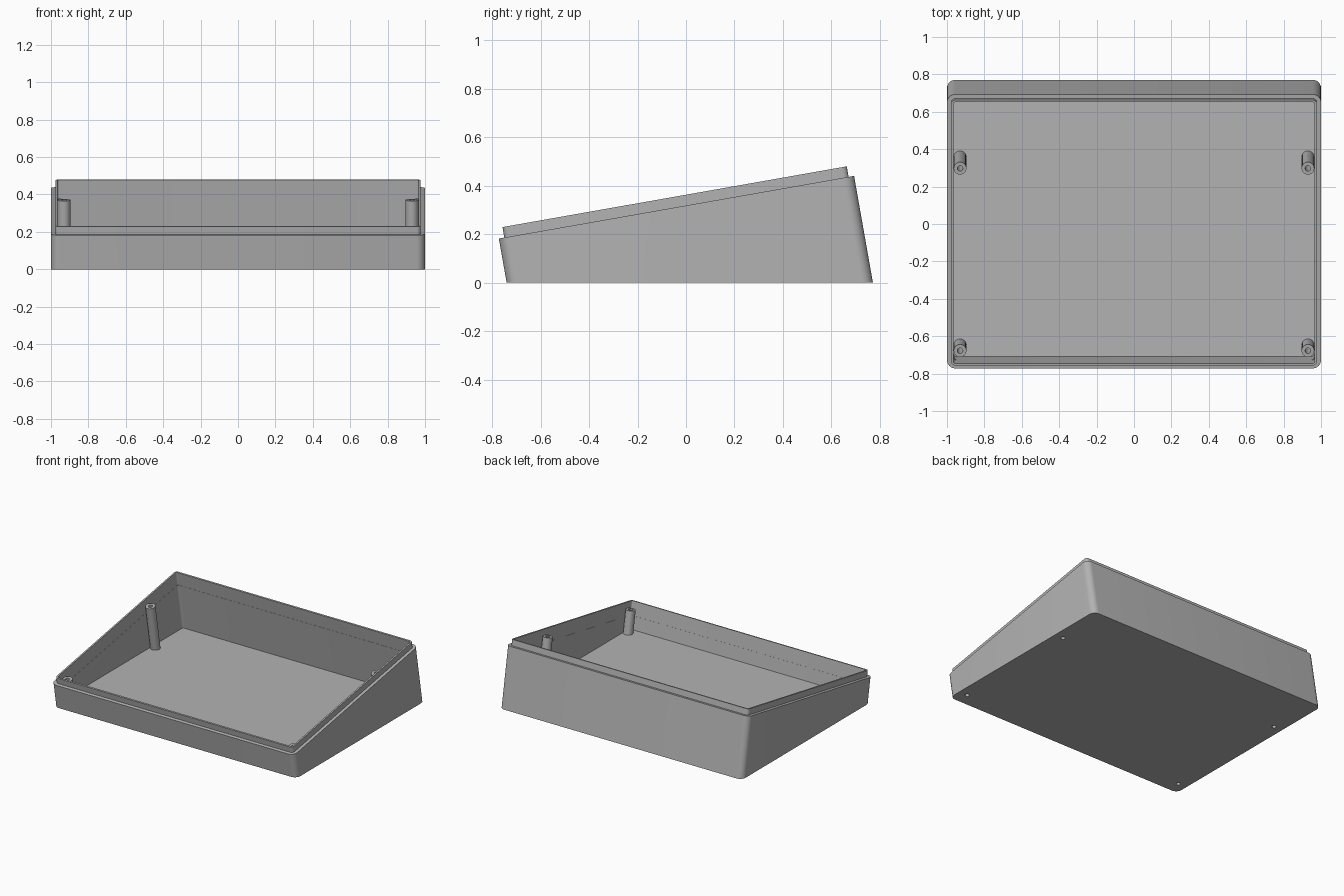
import bpy, bmesh
from math import sin, cos, pi, radians
from mathutils import Vector

if "Cube" in bpy.data.objects:
    bpy.data.objects.remove(bpy.data.objects["Cube"])

TILT = radians(10)
FRONT_Y, FRONT_Z = -0.772, 0.182    # front end of the sloping shoulder
LENGTH = 1.488                      # shoulder length along the slope
WALL, LIP_INSET, LIP_HEIGHT, FLOOR = 0.035, 0.023, 0.044, 0.035
POST_X, POST_R, HOLE_R = 0.93, 0.034, 0.015

grey = bpy.data.materials.new("plastic grey")
grey.use_nodes = True
grey.diffuse_color = (0.45, 0.45, 0.45, 1)
grey.node_tree.nodes["Principled BSDF"].inputs["Base Color"].default_value = (0.45, 0.45, 0.45, 1)


def place(x, u, n):
    """Point at x, distance u up the slope, height n square to the slope."""
    return Vector((x, FRONT_Y + u * cos(TILT) - n * sin(TILT),
                   FRONT_Z + u * sin(TILT) + n * cos(TILT)))


def height_at(u, z):
    """Height n at which the point u up the slope meets level z."""
    return (z - FRONT_Z - u * sin(TILT)) / cos(TILT)


def rounded_outline(inset, radius, steps=8):
    pts = []
    hx, hu = 1 - inset - radius, LENGTH / 2 - inset - radius
    for k, (sx, su) in enumerate(((1, 1), (-1, 1), (-1, -1), (1, -1))):
        for i in range(steps + 1):
            a = (k + i / steps) * pi / 2
            pts.append((sx * hx + radius * cos(a),
                        LENGTH / 2 + su * hu + radius * sin(a)))
    return pts


def circle(x, u, radius, steps=32):
    return [(x + radius * cos(2 * pi * i / steps),
             u + radius * sin(2 * pi * i / steps)) for i in range(steps)]


def loft(name, loops, cap):
    """Join loops of (outline, n, level); a level overrides n."""
    bm = bmesh.new()
    rings = [[bm.verts.new(place(x, u, n if level is None else height_at(u, level)))
              for x, u in outline] for outline, n, level in loops]
    for a, b in zip(rings, rings[1:]):
        for i in range(len(a)):
            j = (i + 1) % len(a)
            bm.faces.new((a[i], a[j], b[j], b[i]))
    if cap:
        bm.faces.new(rings[0][::-1])
        bm.faces.new(rings[-1])
    bmesh.ops.recalc_face_normals(bm, faces=bm.faces)
    mesh = bpy.data.meshes.new(name)
    bm.to_mesh(mesh)
    bm.free()
    mesh.materials.append(grey)
    obj = bpy.data.objects.new(name, mesh)
    bpy.context.collection.objects.link(obj)
    return obj


def activate(obj):
    bpy.ops.object.select_all(action='DESELECT')
    obj.select_set(True)
    bpy.context.view_layer.objects.active = obj


# Sloping case: outer wall, shoulder, raised lip, inner wall and floor
outer = rounded_outline(0, 0.045)
lip_outer = rounded_outline(LIP_INSET, 0.022)
lip_inner = rounded_outline(WALL, 0.010)
cavity = rounded_outline(WALL + 0.001, 0.016)
case = loft("case", [
    (outer, 0, 0), (outer, 0, None),
    (lip_outer, 0, None), (lip_outer, LIP_HEIGHT, None),
    (lip_inner, LIP_HEIGHT, None), (lip_inner, -0.058, None),
    (cavity, -0.058, None), (cavity, 0, FLOOR)], cap=True)

# Hollow screw posts, each with a hole through the floor
parts = [case]
for side, x in (("left", POST_X), ("right", -POST_X)):
    for end, u in (("front", 0.096), ("back", 1.086)):
        rim, hole = circle(x, u, POST_R), circle(x, u, HOLE_R)
        parts.append(loft(f"{end}_{side}_post", [
            (rim, 0, FLOOR), (rim, 0, None),
            (hole, 0, None), (hole, 0, FLOOR)], cap=False))
        cutter = loft("hole_cutter", [(hole, 0, -0.05), (hole, 0, FLOOR + 0.03)], cap=True)
        cutter.hide_render = True
        cut = case.modifiers.new("hole", 'BOOLEAN')
        cut.operation, cut.solver, cut.object = 'DIFFERENCE', 'EXACT', cutter
        activate(case)
        bpy.ops.object.modifier_apply(modifier=cut.name)
        bpy.data.objects.remove(cutter)

for part in parts:
    activate(part)
    bpy.ops.object.shade_smooth_by_angle(angle=radians(30))
